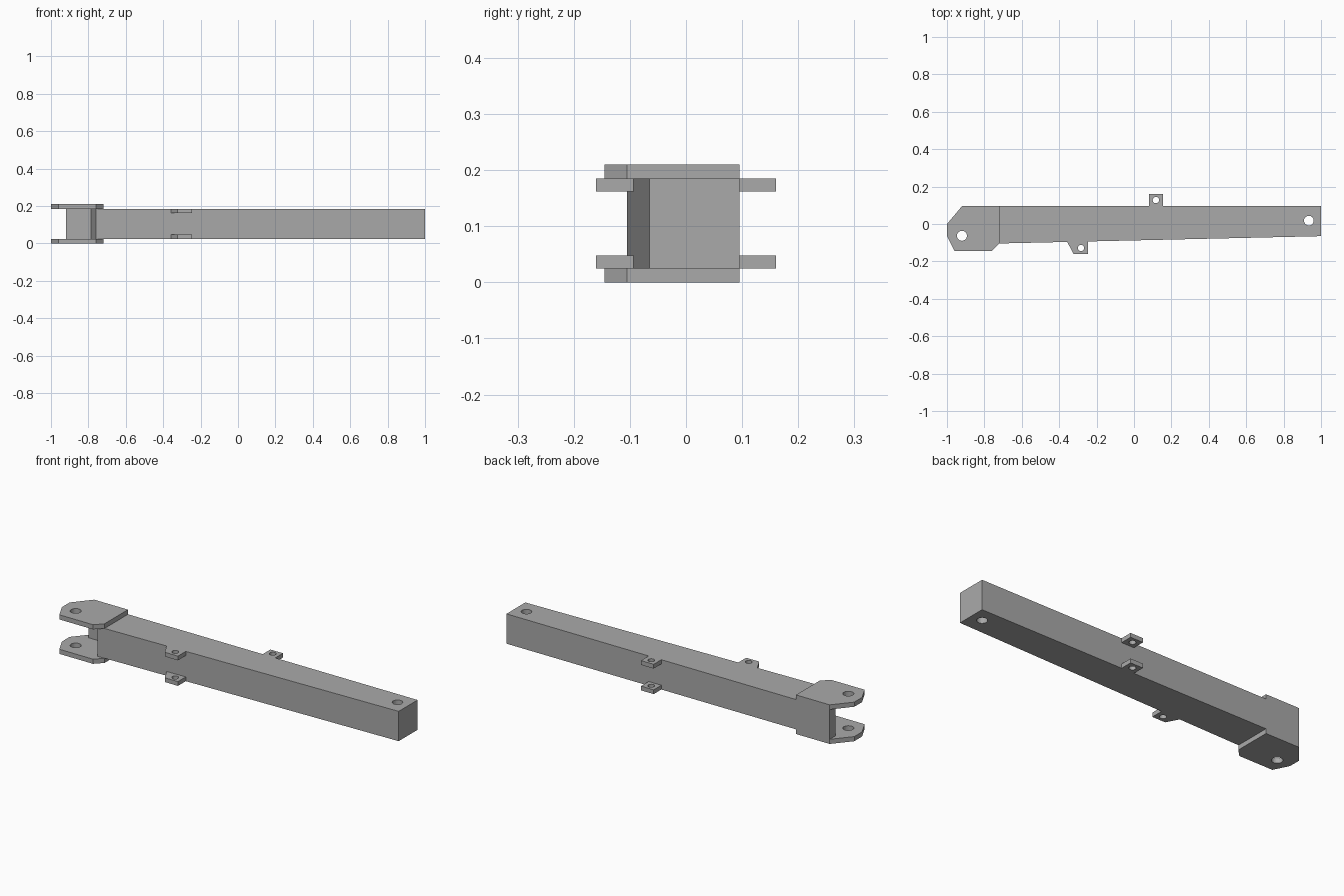
import bpy, bmesh
from math import sin, cos, tau

cube = bpy.data.objects.get("Cube")
if cube:
    bpy.data.objects.remove(cube, do_unlink=True)

steel = bpy.data.materials.new("plain grey steel")
steel.use_nodes = True
GREY = (0.4, 0.4, 0.4, 1)
steel.diffuse_color = GREY
steel.node_tree.nodes["Principled BSDF"].inputs["Base Color"].default_value = GREY


def drilled_plate(name, outline, hole, radius, bottom, top):
    """Extrude a plan outline with one round pin hole through it."""
    bm = bmesh.new()
    sides = 24
    circle = [(hole[0] + radius * cos(tau * i / sides),
               hole[1] + radius * sin(tau * i / sides)) for i in range(sides)]
    edges = []
    for loop in (outline, circle):
        verts = [bm.verts.new((x, y, bottom)) for x, y in loop]
        edges += [bm.edges.new((v, verts[i - 1])) for i, v in enumerate(verts)]
    bmesh.ops.triangle_fill(bm, use_beauty=True, edges=edges, normal=(0, 0, 1))
    grown = bmesh.ops.extrude_face_region(bm, geom=bm.faces[:])
    lifted = [g for g in grown["geom"] if isinstance(g, bmesh.types.BMVert)]
    bmesh.ops.translate(bm, verts=lifted, vec=(0, 0, top - bottom))
    bmesh.ops.recalc_face_normals(bm, faces=bm.faces[:])
    mesh = bpy.data.meshes.new(name)
    bm.to_mesh(mesh)
    bm.free()
    mesh.materials.append(steel)
    obj = bpy.data.objects.new(name, mesh)
    bpy.context.collection.objects.link(obj)
    return obj


LOW, HIGH = 0.025, 0.185      # beam underside and top
HEIGHT = LOW + HIGH           # overall height
TAB = 0.023                   # lug thickness

# Tapered beam, with a back wall reaching into the fork
beam = [(-0.92, 0.095), (-0.92, 0.045), (-0.785, 0.045), (-0.76, -0.105),
        (1, -0.065), (1, 0.095)]
drilled_plate("tapered_beam", beam, (0.935, 0.018), 0.026, LOW, HIGH)

# Plan outlines of the parts that come in upper and lower pairs
fork = [(-0.92, 0.095), (-1, 0), (-1, -0.065), (-0.96, -0.145),
        (-0.76, -0.145), (-0.72, -0.105), (-0.72, 0.095)]
back_lug = [(0.08, 0.095), (0.08, 0.16), (0.155, 0.16), (0.155, 0.095)]
front_lug = [(-0.357, -0.096), (-0.323, -0.16), (-0.245, -0.16), (-0.245, -0.093)]

pairs = [("fork_plate", fork, (-0.92, -0.063), 0.027, 0, LOW),
         ("back_lug", back_lug, (0.117, 0.128), 0.017, LOW, LOW + TAB),
         ("front_lug", front_lug, (-0.283, -0.128), 0.017, LOW, LOW + TAB)]
for name, outline, hole, radius, bottom, top in pairs:
    drilled_plate("lower_" + name, outline, hole, radius, bottom, top)
    drilled_plate("upper_" + name, outline, hole, radius, HEIGHT - top, HEIGHT - bottom)
